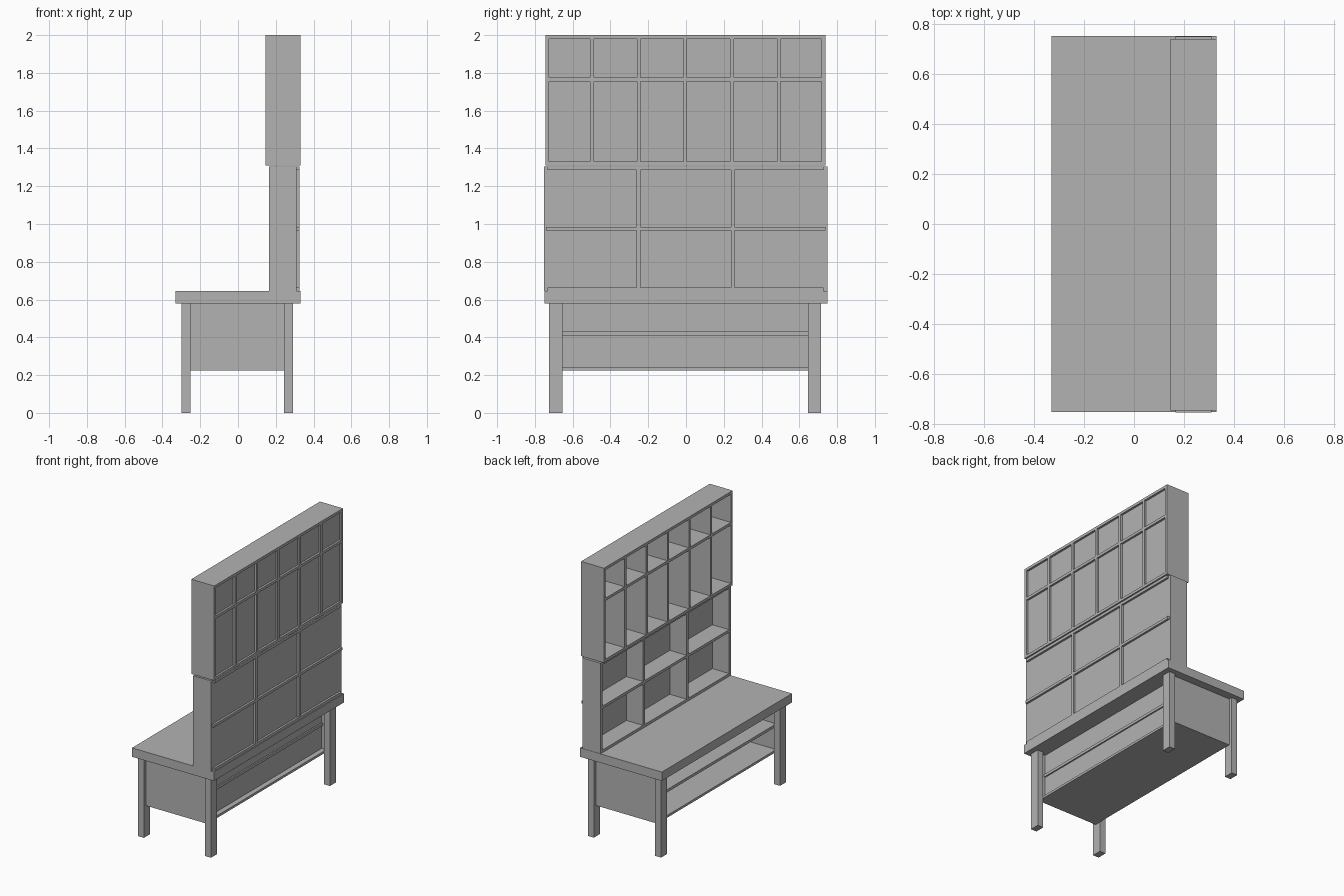
import bpy
import bmesh

cube = bpy.data.objects.get("Cube")
if cube:
    bpy.data.objects.remove(cube, do_unlink=True)

grey = bpy.data.materials.new("plain_grey")
grey.use_nodes = True
colour = (0.45, 0.45, 0.45, 1)
grey.diffuse_color = colour
grey.node_tree.nodes["Principled BSDF"].inputs["Base Color"].default_value = colour


def box(name, xs, ys, zs):
    """Box spanning the given (low, high) range on each axis."""
    bm = bmesh.new()
    bmesh.ops.create_cube(bm, size=1)
    for v in bm.verts:
        for i, (low, high) in enumerate((xs, ys, zs)):
            v.co[i] = low if v.co[i] < 0 else high
    mesh = bpy.data.meshes.new(name)
    bm.to_mesh(mesh)
    bm.free()
    mesh.materials.append(grey)
    obj = bpy.data.objects.new(name, mesh)
    bpy.context.collection.objects.link(obj)
    return obj


BOARD = 0.02


def shelf_unit(name, front, back, side_back, ys, zs, columns, shelf_z):
    """Open-fronted case with a back panel set in behind its frame."""
    y0, y1 = ys
    z0, z1 = zs
    inner_y = (y0 + BOARD, y1 - BOARD)
    inner_z = (z0 + BOARD, z1 - BOARD)
    box(name + "_side_right", (front, side_back), (y0, y0 + BOARD), zs)
    box(name + "_side_left", (front, side_back), (y1 - BOARD, y1), zs)
    box(name + "_bottom", (front, back), inner_y, (z0, z0 + BOARD))
    box(name + "_top", (front, back), inner_y, (z1 - BOARD, z1))
    panel = back - 0.015
    box(name + "_back_panel", (panel - 0.01, panel), inner_y, inner_z)
    # Upright dividers
    step = (y1 - y0) / columns
    for i in range(1, columns):
        y = y0 + i * step
        box(f"{name}_divider_{i}", (front, back),
            (y - BOARD / 2, y + BOARD / 2), inner_z)
    # Shelf boards between the dividers
    for i in range(columns):
        a = y0 + i * step + BOARD / 2
        box(f"{name}_shelf_{i + 1}", (front, back), (a, a + step - BOARD),
            (shelf_z - BOARD / 2, shelf_z + BOARD / 2))


# Upper and lower shelving
shelf_unit("upper_shelving", 0.145, 0.33, 0.33, (-0.745, 0.738), (1.31, 2.0), 6, 1.765)
shelf_unit("lower_shelving", 0.165, 0.325, 0.31, (-0.752, 0.748), (0.645, 1.305), 3, 0.975)

# Table top and legs
box("table_top", (-0.33, 0.33), (-0.75, 0.75), (0.58, 0.645))
for x_name, xs in (("front", (-0.30, -0.252)), ("back", (0.243, 0.29))):
    for y_name, ys in (("right", (-0.725, -0.655)), ("left", (0.645, 0.715))):
        box(f"{x_name}_{y_name}_leg", xs, ys, (0, 0.58))

# Cabinet under the table, open at the front
box("cabinet_side_right", (-0.252, 0.243), (-0.70, -0.68), (0.225, 0.58))
box("cabinet_side_left", (-0.252, 0.243), (0.67, 0.69), (0.225, 0.58))
box("cabinet_bottom", (-0.252, 0.243), (-0.68, 0.67), (0.225, 0.242))
box("cabinet_shelf", (-0.252, 0.215), (-0.68, 0.67), (0.41, 0.43))
box("cabinet_back", (0.195, 0.205), (-0.68, 0.67), (0.242, 0.58))
